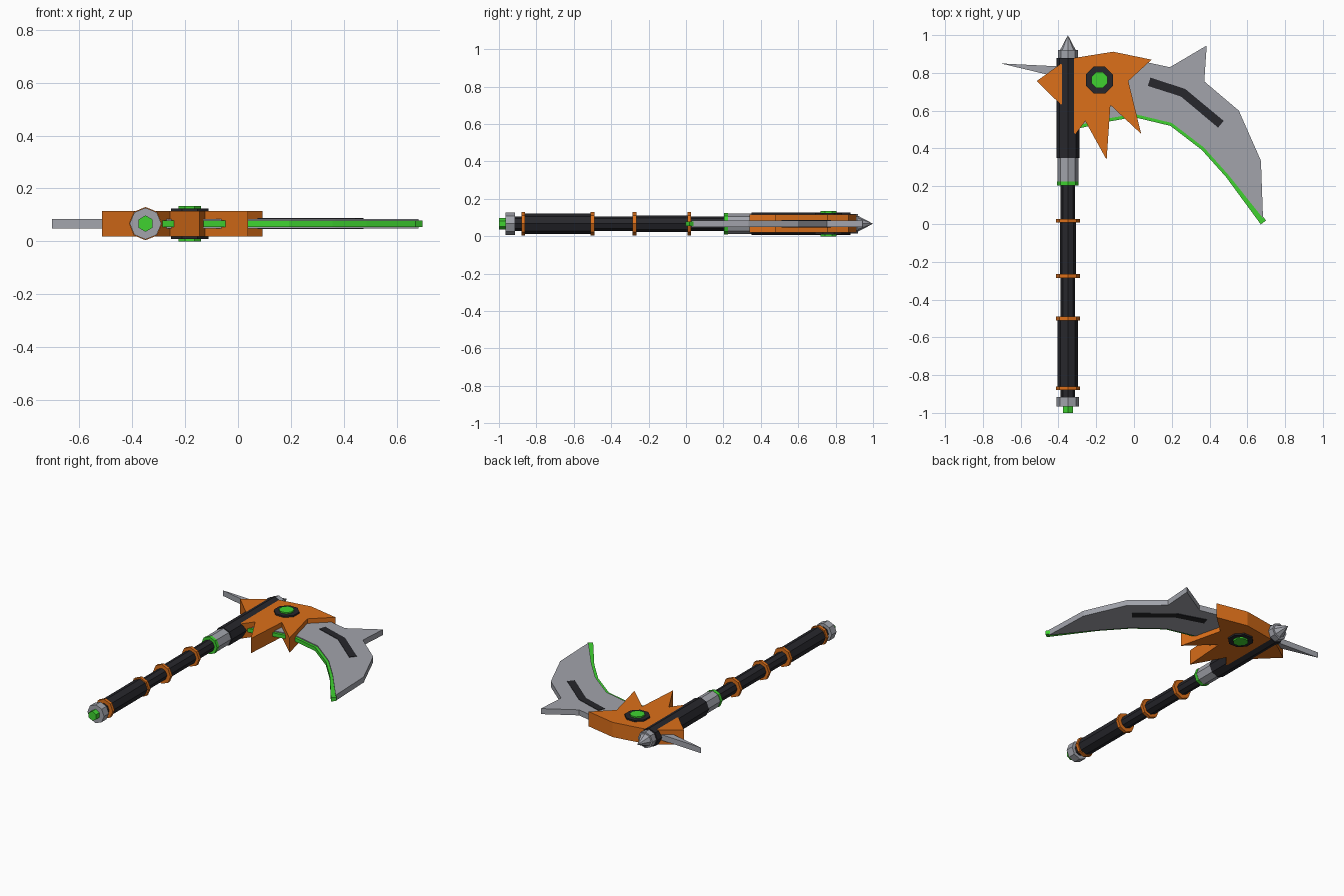
import bpy, bmesh, math
from mathutils import Vector, Matrix

if "Cube" in bpy.data.objects:
    bpy.data.objects.remove(bpy.data.objects["Cube"])

ZC = 0.067   # mid-plane height
AX = -0.35   # shaft axis x


def material(name, rgb):
    m = bpy.data.materials.new(name)
    m.diffuse_color = (*rgb, 1)
    m.use_nodes = True
    m.node_tree.nodes["Principled BSDF"].inputs["Base Color"].default_value = m.diffuse_color
    return m


BLACK = material("black", (0.02, 0.02, 0.025))
ORANGE = material("orange", (0.72, 0.16, 0.01))
GREEN = material("green", (0.05, 0.65, 0.03))
STEEL = material("steel", (0.36, 0.37, 0.41))


def finish(bm, name, mat):
    bmesh.ops.recalc_face_normals(bm, faces=bm.faces)
    me = bpy.data.meshes.new(name)
    bm.to_mesh(me)
    bm.free()
    me.materials.append(mat)
    ob = bpy.data.objects.new(name, me)
    bpy.context.collection.objects.link(ob)
    return ob


def plate(name, outline, half, mat):
    """Flat outline extruded evenly about the mid-plane."""
    bm = bmesh.new()
    f = bm.faces.new([bm.verts.new((x, y, ZC - half)) for x, y in outline])
    ext = bmesh.ops.extrude_face_region(bm, geom=[f])["geom"]
    bmesh.ops.translate(bm, vec=(0, 0, 2 * half),
                        verts=[v for v in ext if isinstance(v, bmesh.types.BMVert)])
    return finish(bm, name, mat)


def strip(name, path, width, half, mat):
    """Constant-width band following a path."""
    pts = [Vector(p) for p in path]
    left, right = [], []
    for i, p in enumerate(pts):
        d = (pts[min(i + 1, len(pts) - 1)] - pts[max(i - 1, 0)]).normalized()
        n = Vector((-d.y, d.x)) * width / 2
        left.append(p + n)
        right.append(p - n)
    return plate(name, left + right[::-1], half, mat)


def rod(name, y0, y1, r, mat, sides=8, r_end=None):
    """Faceted segment along the shaft axis."""
    bm = bmesh.new()
    m = (Matrix.Translation((AX, (y0 + y1) / 2, ZC))
         @ Matrix.Rotation(-math.pi / 2, 4, 'X'))
    bmesh.ops.create_cone(bm, cap_ends=True, segments=sides, radius1=r,
                          radius2=r if r_end is None else r_end,
                          depth=y1 - y0, matrix=m)
    return finish(bm, name, mat)


def disc(name, r, half, mat):
    """Octagonal boss through the head."""
    pts = [(-0.183 + r * math.cos(a), 0.762 + r * math.sin(a))
           for a in (math.pi / 8 + i * math.pi / 4 for i in range(8))]
    return plate(name, pts, half, mat)


# Shaft and its segments
rod("pommel_tip", -1.0, -0.96, 0.031, GREEN, 6)
rod("pommel_nut", -0.965, -0.915, 0.06, STEEL)
rod("shaft_core", -0.93, 0.25, 0.038, BLACK)
rod("lower_grip", -0.87, -0.5, 0.054, BLACK)
rod("upper_grip", -0.275, 0.015, 0.043, BLACK)
for i, y in enumerate((-0.87, -0.5, -0.275, 0.017)):
    rod(f"grip_ring_{i + 1}", y - 0.01, y + 0.01, 0.063, ORANGE)
rod("shaft_band", 0.203, 0.225, 0.057, GREEN)
rod("shaft_collar", 0.22, 0.36, 0.055, STEEL)
rod("head_socket", 0.35, 0.88, 0.061, BLACK)
rod("top_nut", 0.88, 0.92, 0.053, STEEL)
rod("top_spike", 0.92, 1.0, 0.042, STEEL, 8, 0.0)

# Curved blade with its sharp edge and inlay
edge = [(-0.33, 0.515), (-0.13, 0.56), (0.0, 0.583), (0.2, 0.535),
        (0.37, 0.405), (0.50, 0.26), (0.685, 0.008)]
plate("blade", [(-0.33, 0.86), (0.05, 0.86), (0.19, 0.83), (0.385, 0.945),
                (0.372, 0.755), (0.555, 0.6), (0.672, 0.335), (0.683, 0.03)]
      + edge[-2::-1], 0.018, STEEL)
strip("blade_edge", edge, 0.034, 0.012, GREEN)
strip("blade_inlay", [(0.08, 0.753), (0.26, 0.695), (0.46, 0.528)], 0.046, 0.021, BLACK)

# Rear spike
plate("rear_spike", [(-0.705, 0.85), (-0.35, 0.832), (-0.35, 0.765)], 0.018, STEEL)

# Jagged guard in front of and behind the shaft
plate("guard", [(-0.35, 0.87), (-0.31, 0.88), (-0.11, 0.912), (0.093, 0.87),
                (-0.03, 0.757), (0.038, 0.477), (-0.125, 0.63), (-0.145, 0.34),
                (-0.258, 0.545), (-0.31, 0.475), (-0.35, 0.52)], 0.048, ORANGE)
plate("rear_guard", [(-0.515, 0.757), (-0.388, 0.632), (-0.35, 0.65),
                     (-0.35, 0.82), (-0.388, 0.848)], 0.048, ORANGE)

# Gem in its mount, showing on both faces
disc("gem_mount", 0.077, 0.058, BLACK)
disc("gem", 0.046, ZC, GREEN)
